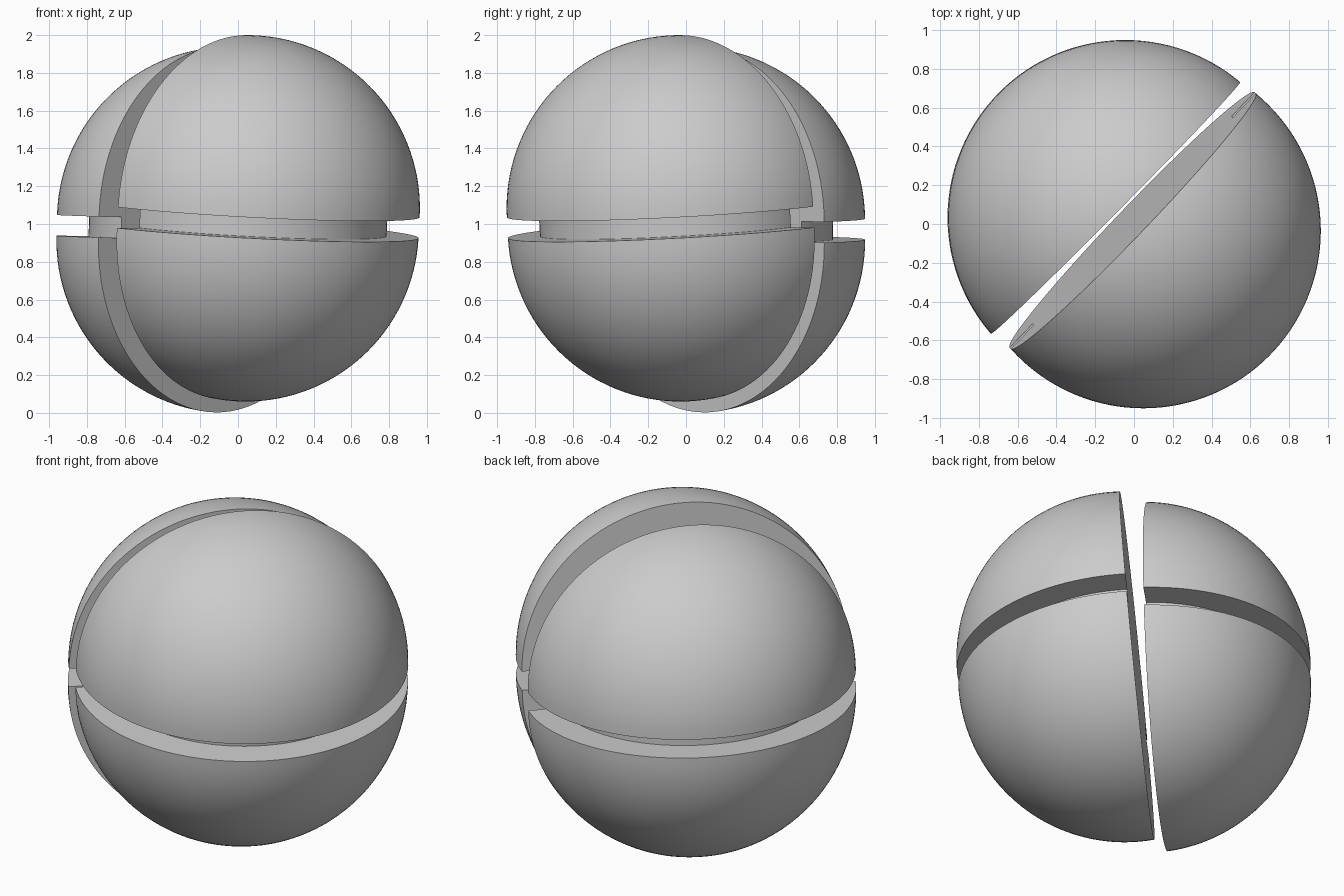
import bpy, bmesh
from math import sin, cos, pi, radians
from mathutils import Vector, Matrix

cube = bpy.data.objects.get("Cube")
if cube:
    bpy.data.objects.remove(cube, do_unlink=True)

RADIUS = 0.915      # ball radius
HALF_GROOVE = 0.055  # half height of the equator groove
CORE = 0.745        # groove floor radius
CUT = 0.072         # cut plane distance from the ball centre
ARC_STEPS = 32
SPIN_STEPS = 128

grey = bpy.data.materials.new("plain_grey")
grey.use_nodes = True
colour = (0.6, 0.6, 0.6, 1)
grey.diffuse_color = colour
grey.node_tree.nodes["Principled BSDF"].inputs["Base Color"].default_value = colour


def grooved_ball():
    """Two domes joined by a narrower core, lathed from one profile."""
    dome = [(RADIUS * sin(a), HALF_GROOVE + RADIUS * cos(a))
            for a in (i * pi / 2 / ARC_STEPS for i in range(ARC_STEPS + 1))]
    upper = dome + [(CORE, HALF_GROOVE)]
    profile = upper + [(r, -z) for r, z in reversed(upper)]
    bm = bmesh.new()
    verts = [bm.verts.new((r, 0, z)) for r, z in profile]
    edges = [bm.edges.new(pair) for pair in zip(verts, verts[1:])]
    bmesh.ops.spin(bm, geom=verts + edges, axis=(0, 0, 1), cent=(0, 0, 0),
                   angle=2 * pi, steps=SPIN_STEPS, use_duplicate=False)
    bmesh.ops.remove_doubles(bm, verts=bm.verts, dist=0.0001)
    bmesh.ops.recalc_face_normals(bm, faces=bm.faces)
    return bm


def ball_half(name, side, yaw, centre, up):
    """Keep one side of the cut, cap it flat, then tilt and place it."""
    bm = grooved_ball()
    across = Vector((sin(radians(yaw)), -cos(radians(yaw)), 0))
    cut = bmesh.ops.bisect_plane(
        bm, geom=bm.verts[:] + bm.edges[:] + bm.faces[:],
        plane_co=across * -CUT, plane_no=across * side, clear_inner=True)
    rim = [e for e in cut["geom_cut"] if isinstance(e, bmesh.types.BMEdge)]
    bmesh.ops.edgeloop_fill(bm, edges=rim)
    bmesh.ops.recalc_face_normals(bm, faces=bm.faces)
    tilt = Vector((0, 0, 1)).rotation_difference(Vector(up))
    bm.transform(Matrix.Translation(centre) @ tilt.to_matrix().to_4x4())
    mesh = bpy.data.meshes.new(name)
    bm.to_mesh(mesh)
    bm.free()
    mesh.materials.append(grey)
    obj = bpy.data.objects.new(name, mesh)
    bpy.context.collection.objects.link(obj)
    bpy.ops.object.select_all(action="DESELECT")
    obj.select_set(True)
    bpy.context.view_layer.objects.active = obj
    bpy.ops.object.shade_smooth_by_angle(angle=radians(30))


# Larger half in front, smaller half behind, slightly slipped apart
ball_half("front_half", 1, 46.2, (0.045, -0.032, 1.03), (0.054, -0.054, 1))
ball_half("back_half", -1, 45.3, (-0.045, 0.033, 0.968), (0.027, -0.005, 1))
